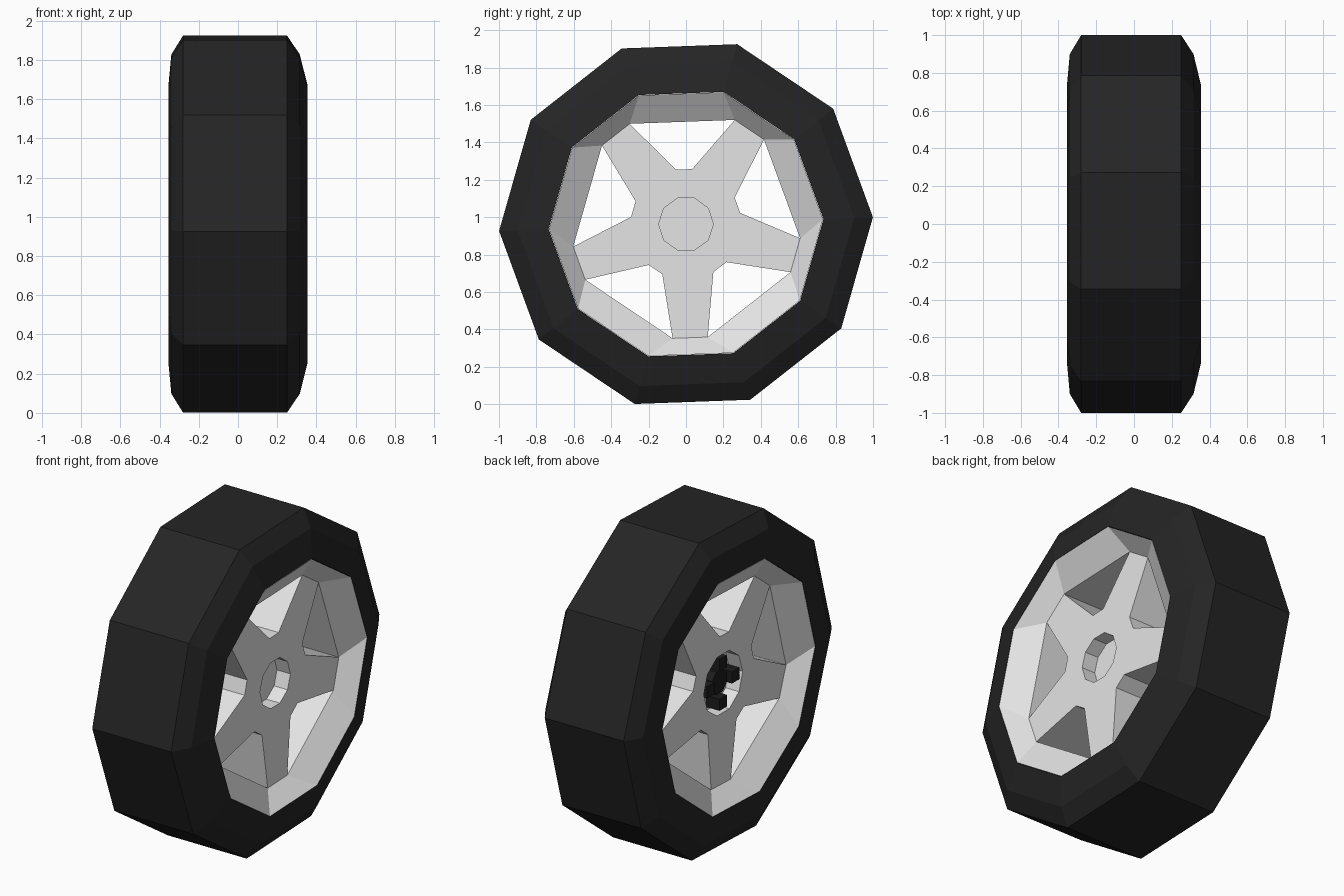
import bpy, bmesh, math

if "Cube" in bpy.data.objects:
    bpy.data.objects.remove(bpy.data.objects["Cube"])

CZ = 0.963          # axle height
PHASE = 2.1         # rotation of the ten-sided wheel, degrees


def material(name, v):
    m = bpy.data.materials.new(name)
    m.diffuse_color = (v, v, v, 1)
    m.use_nodes = True
    m.node_tree.nodes["Principled BSDF"].inputs["Base Color"].default_value = m.diffuse_color
    return m


rubber = material("black rubber", 0.018)
alloy = material("light alloy", 0.78)
steel = material("dark steel", 0.012)


def finish(bm, name, mat):
    bmesh.ops.recalc_face_normals(bm, faces=bm.faces[:])
    me = bpy.data.meshes.new(name)
    bm.to_mesh(me)
    bm.free()
    me.materials.append(mat)
    ob = bpy.data.objects.new(name, me)
    bpy.context.collection.objects.link(ob)
    return ob


def polar(bm, x, r, deg):
    a = math.radians(deg)
    return bm.verts.new((x, r * math.cos(a), CZ + r * math.sin(a)))


def ring(bm, x, r, phase, n=10):
    return [polar(bm, x, r, phase + 360 / n * i) for i in range(n)]


def bridge(bm, a, b):
    n = len(a)
    for i in range(n):
        j = (i + 1) % n
        bm.faces.new((a[i], a[j], b[j], b[i]))


# Tyre: closed profile (x, radius) turned in ten steps
profile = [(-0.355, 0.735), (-0.34, 0.9), (-0.28, 1.0),
           (0.25, 1.0), (0.315, 0.9), (0.355, 0.735)]
bm = bmesh.new()
rings = [ring(bm, x, r, PHASE) for x, r in profile]
for i in range(len(rings)):
    bridge(bm, rings[i], rings[(i + 1) % len(rings)])
finish(bm, "tyre", rubber)

# Rim: dish, five spokes and hub recess on each side, joined through the holes
bm = bmesh.new()


def rim_side(x, lip_x, hub_r, depth):
    lip = ring(bm, lip_x, 0.733, PHASE)                 # at 2, 38, 74 ...
    ends, valleys = [], []
    for k in range(5):
        hole = PHASE + 18 + 72 * k                      # middle of a hole
        valleys += [polar(bm, x, 0.296, hole + s) for s in (-8.5, 8.5)]
        ends += [polar(bm, x, 0.615, hole + s) for s in (-27.2, 27.2)]
    hub = ring(bm, x, hub_r, 0)
    floor = ring(bm, x - math.copysign(depth, x), hub_r, 0)
    bridge(bm, lip, ends)
    bridge(bm, valleys, hub)
    bridge(bm, hub, floor)
    bm.faces.new(floor)
    for k in range(5):                                  # spoke faces
        a, b = 2 * k + 1, (2 * k + 2) % 10
        bm.faces.new((valleys[a], ends[a], ends[b], valleys[b]))
    return lip, ends, valleys


fl, fe, fv = rim_side(0.25, 0.355, 0.146, 0.09)
bl, be, bv = rim_side(-0.25, -0.355, 0.187, 0.09)
bridge(bm, fl, bl)
for k in range(5):                                      # hole walls
    a, b = 2 * k, 2 * k + 1
    front = (fe[a], fv[a], fv[b], fe[b])
    back = (be[a], bv[a], bv[b], be[b])
    bridge(bm, front, back)
finish(bm, "rim", alloy)


# Hub boss and lug nuts in the inner recess
def stub(name, y, z, r, x0, x1, n):
    bm = bmesh.new()
    loops = []
    for x in (x0, x1):
        loops.append([bm.verts.new((x, y + r * math.cos(math.tau * (i + .5) / n),
                                    CZ + z + r * math.sin(math.tau * (i + .5) / n)))
                      for i in range(n)])
        bm.faces.new(loops[-1])
    bridge(bm, *loops)
    finish(bm, name, steel)


stub("hub_boss", 0, 0, 0.075, -0.15, -0.225, 8)
for i in range(4):
    a = math.tau * i / 4
    stub("lug_nut", 0.12 * math.cos(a), 0.12 * math.sin(a), 0.05, -0.15, -0.25, 4)
